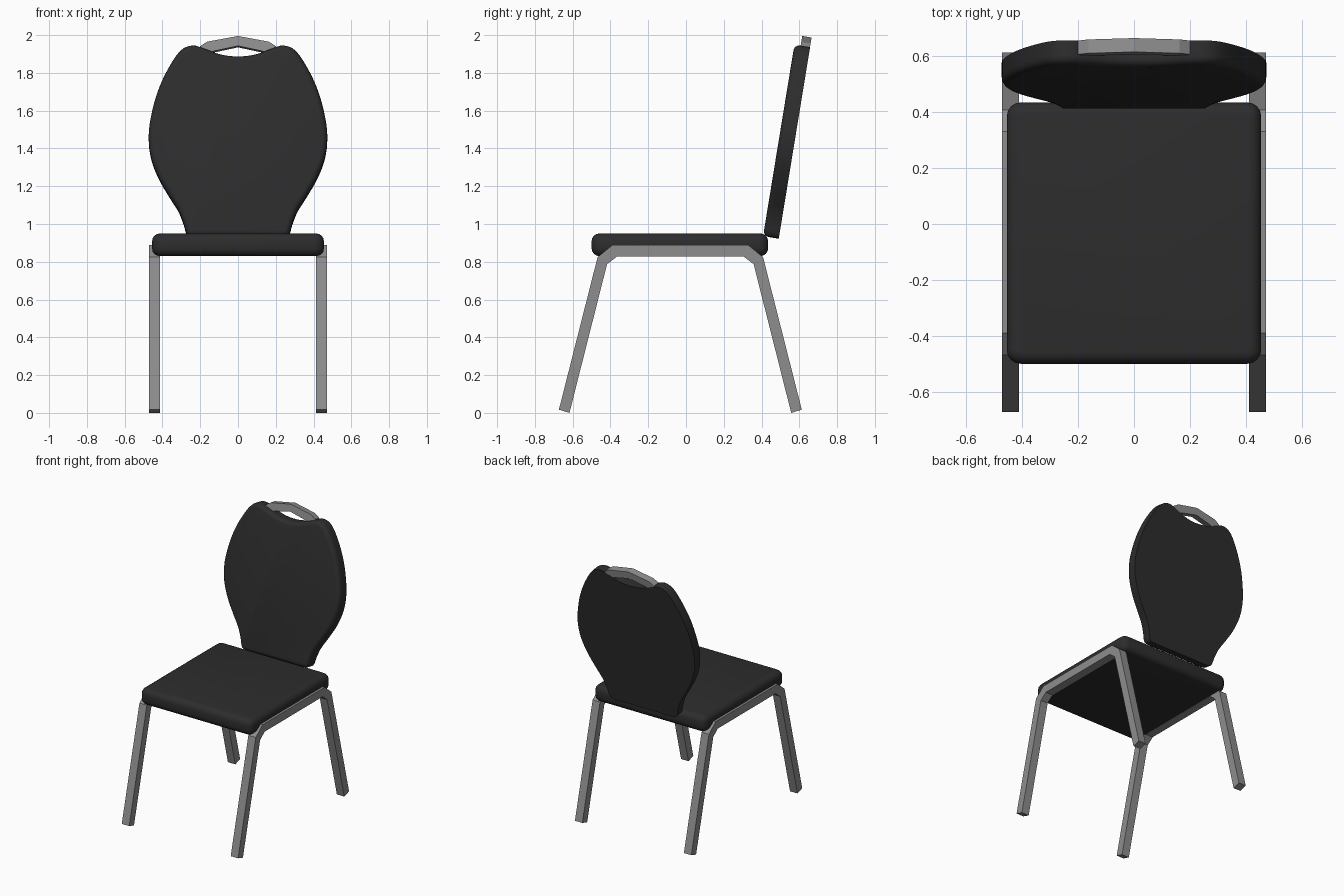
import bpy, bmesh, math
from mathutils import Matrix, Vector

cube = bpy.data.objects.get("Cube")
if cube:
    bpy.data.objects.remove(cube, do_unlink=True)


def make_material(name, value):
    mat = bpy.data.materials.new(name)
    mat.use_nodes = True
    color = (value, value, value, 1)
    mat.diffuse_color = color
    mat.node_tree.nodes["Principled BSDF"].inputs["Base Color"].default_value = color
    return mat


metal = make_material("grey metal", 0.27)
fabric = make_material("black fabric", 0.026)


def prism(name, outline, depth, mat, matrix, front=0, back=0, smooth=False):
    """Extrude an upright outline along y, round its two rims, then place it."""
    bm = bmesh.new()
    rims = []
    for y in (-depth / 2, depth / 2):
        verts = [bm.verts.new((u, y, v)) for u, v in outline]
        bm.faces.new(verts)
        rims.append(verts)
    n = len(outline)
    for i in range(n):
        j = (i + 1) % n
        bm.faces.new((rims[0][i], rims[0][j], rims[1][j], rims[1][i]))
    bmesh.ops.recalc_face_normals(bm, faces=bm.faces)
    for verts, radius in zip(rims, (front, back)):
        if radius:
            edges = [bm.edges.get((verts[i], verts[(i + 1) % n])) for i in range(n)]
            bmesh.ops.bevel(bm, geom=edges, offset=radius, segments=4, profile=0.5,
                            affect='EDGES', clamp_overlap=False)
    bm.transform(matrix)
    bmesh.ops.recalc_face_normals(bm, faces=bm.faces)
    mesh = bpy.data.meshes.new(name)
    bm.to_mesh(mesh)
    bm.free()
    mesh.materials.append(mat)
    obj = bpy.data.objects.new(name, mesh)
    bpy.context.collection.objects.link(obj)
    if smooth:
        bpy.ops.object.select_all(action='DESELECT')
        obj.select_set(True)
        bpy.context.view_layer.objects.active = obj
        bpy.ops.object.shade_smooth_by_angle(angle=math.radians(35))
    return obj


def mirrored(half):
    """Close a half outline by reflecting it across u = 0."""
    return half + [(-u, v) for u, v in reversed(half) if u > 0]


def smooth_loop(points, steps=4):
    """Closed Catmull-Rom curve through the points."""
    pts = [Vector(p) for p in points]
    n, result = len(pts), []
    for i in range(n):
        a, b, c, d = (pts[(i + k) % n] for k in (-1, 0, 1, 2))
        for s in range(steps):
            t = s / steps
            p = (2 * b + (c - a) * t + (2 * a - 5 * b + 4 * c - d) * t ** 2
                 + (3 * b - a - 3 * c + d) * t ** 3) / 2
            result.append((p.x, p.y))
    return result


# Seat cushion: rounded rectangle with soft rims
half_w, half_d, corner = 0.455, 0.4675, 0.05
seat_outline = []
for sx, sy, start in ((1, 1, 0), (-1, 1, 90), (-1, -1, 180), (1, -1, 270)):
    for k in range(5):
        a = math.radians(start + k * 22.5)
        seat_outline.append((sx * (half_w - corner) + corner * math.cos(a),
                             sy * (half_d - corner) + corner * math.sin(a)))
prism("seat_cushion", seat_outline, 0.12, fabric,
      Matrix.Translation((0, -0.0325, 0.89)) @ Matrix.Rotation(math.pi / 2, 4, 'X'),
      front=0.042, back=0.042, smooth=True)

# Side frames: front leg, rail and back leg in one bent square tube
outer = [(0.643, 0.017), (0.438, 0.825), (0.36, 0.888)]
inner = [(0.335, 0.828), (0.388, 0.787), (0.587, 0)]
frame_outline = (outer + [(-u, v) for u, v in reversed(outer)]
                 + [(-u, v) for u, v in reversed(inner)] + inner)
for side, sign in (("left", 1), ("right", -1)):
    prism(side + "_leg_frame", frame_outline, 0.06, metal,
          Matrix.Translation((sign * 0.442, -0.03, 0))
          @ Matrix.Rotation(math.pi / 2, 4, 'Z'))

# Backrest and handle share one leaning plane
base_z, lean = 0.932, math.radians(9.3)
lean_matrix = (Matrix.Translation((0, 0.45, base_z))
               @ Matrix.Rotation(-lean, 4, 'X'))


def on_plane(points):
    return [(u, (v - base_z) / math.cos(lean)) for u, v in points]


# Backrest pad: balloon outline with a dip at the top
back_half = [(0.1, 0.93), (0.235, 0.93), (0.27, 0.945), (0.287, 1.0), (0.315, 1.07),
             (0.365, 1.15), (0.42, 1.245), (0.46, 1.35), (0.473, 1.46),
             (0.46, 1.57), (0.425, 1.7), (0.37, 1.82), (0.305, 1.915),
             (0.24, 1.943), (0.175, 1.925), (0.09, 1.895), (0, 1.885)]
prism("backrest_pad", smooth_loop(on_plane(mirrored(back_half))), 0.084, fabric,
      lean_matrix, front=0.03, smooth=True)

# Carry handle: faceted arch sunk into the top of the pad
handle_top = [(0.2, 1.94), (0.163, 1.964), (0, 1.994)]
handle_under = [(0, 1.942), (0.125, 1.915), (0.2, 1.88)]
handle_outline = (handle_top + [(-u, v) for u, v in reversed(handle_top[:2])]
                  + [(-u, v) for u, v in reversed(handle_under[1:])] + handle_under)
prism("carry_handle", on_plane(handle_outline), 0.05, metal,
      lean_matrix @ Matrix.Translation((0, 0.0165, 0)))
